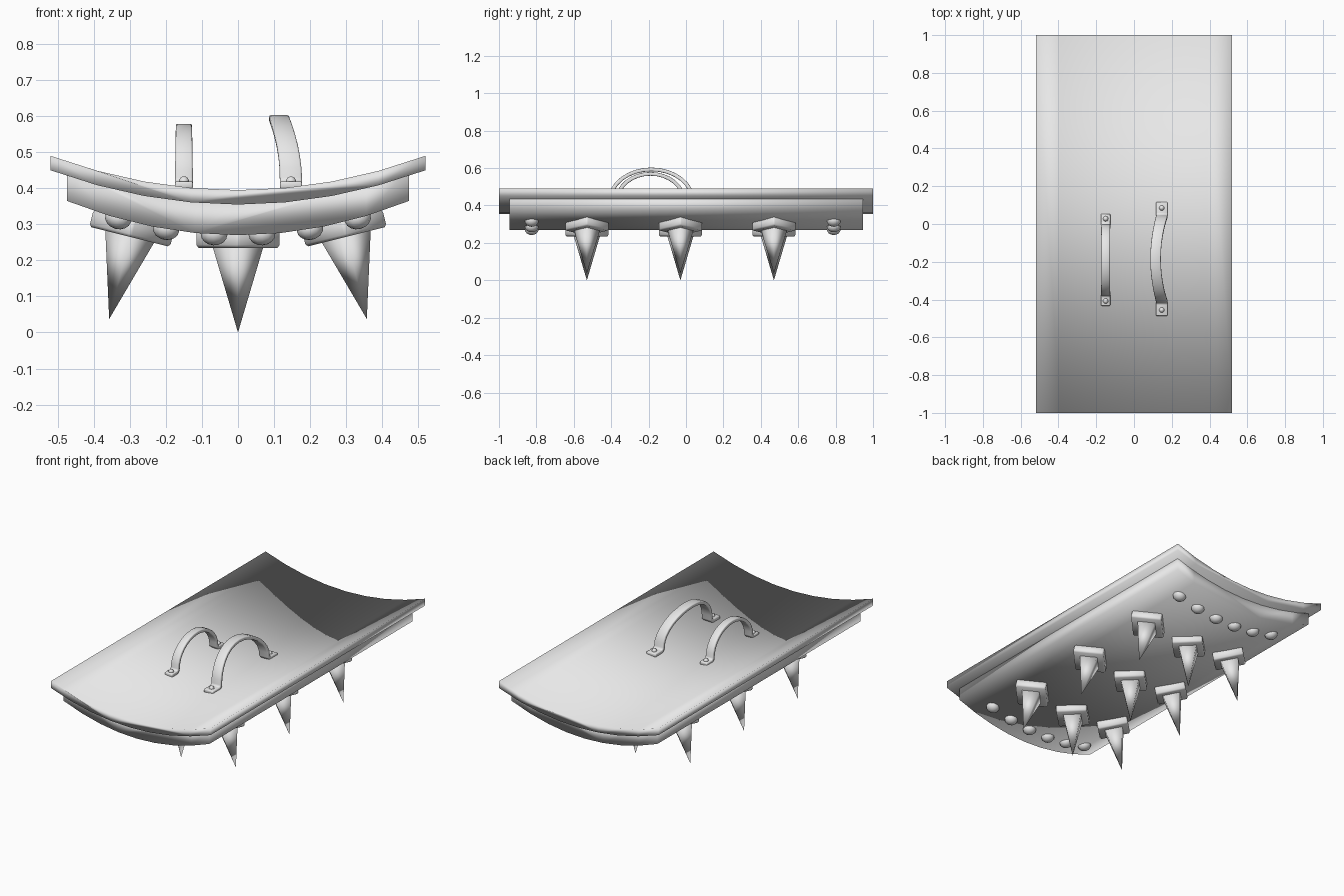
import bpy, bmesh, math
from mathutils import Matrix, Vector

cube = bpy.data.objects.get("Cube")
if cube:
    bpy.data.objects.remove(cube, do_unlink=True)

steel = bpy.data.materials.new("grey_steel")
steel.use_nodes = True
GREY = (0.8, 0.8, 0.8, 1)
steel.diffuse_color = GREY
steel.node_tree.nodes["Principled BSDF"].inputs["Base Color"].default_value = GREY


def finish(name, bm, matrix=Matrix()):
    """Turn the bmesh into a smooth-shaded steel object."""
    bmesh.ops.recalc_face_normals(bm, faces=bm.faces)
    for face in bm.faces:
        face.smooth = True
    mesh = bpy.data.meshes.new(name)
    bm.to_mesh(mesh)
    bm.free()
    mesh.materials.append(steel)
    obj = bpy.data.objects.new(name, mesh)
    bpy.context.collection.objects.link(obj)
    obj.matrix_world = matrix
    return obj


def sag(x):
    """Rise of the curved board at a distance from its centre line."""
    return 0.095 * (x / 0.52) ** 2


def curved_board(name, half_x, half_y, bottom, top, rise=1.0, steps=8):
    bm = bmesh.new()
    xs = [half_x * (2 * i / steps - 1) for i in range(steps + 1)]
    outline = [(x, bottom + rise * sag(x)) for x in xs]
    outline += [(x, top + rise * sag(x)) for x in reversed(xs)]
    face = bm.faces.new([bm.verts.new((x, -half_y, z)) for x, z in outline])
    out = bmesh.ops.extrude_face_region(bm, geom=[face])
    moved = [v for v in out["geom"] if isinstance(v, bmesh.types.BMVert)]
    bmesh.ops.translate(bm, verts=moved, vec=(0, 2 * half_y, 0))
    # The extrusion keeps the first end cap only if it is closed again
    if not any(all(v.co.y < 0 for v in f.verts) for f in bm.faces):
        bmesh.ops.holes_fill(bm, edges=[e for e in bm.edges if e.is_boundary])
    return finish(name, bm)


def dome(name, location, tilt, radius, height):
    bm = bmesh.new()
    bmesh.ops.create_uvsphere(bm, u_segments=12, v_segments=8, radius=1)
    matrix = (Matrix.Translation(location) @ Matrix.Rotation(tilt, 4, 'Y')
              @ Matrix.Diagonal((radius, radius, height, 1)))
    bm.transform(matrix)
    return finish(name, bm)


# Curved outer board and the backing board under it
curved_board("outer_board", 0.52, 1.0, 0.355, 0.395)
curved_board("backing_board", 0.475, 0.945, 0.27, 0.36, rise=1.2)


# Spikes on diamond mounting plates
def spike(row, col, y):
    place = (Matrix.Translation((col * 0.297, y, 0.25 + 0.03 * abs(col)))
             @ Matrix.Rotation(-col * math.radians(14), 4, 'Y'))
    bm = bmesh.new()
    bmesh.ops.create_cone(bm, cap_ends=True, segments=4, radius1=0.121,
                          radius2=0.121, depth=0.05,
                          matrix=Matrix.Translation((0, 0, 0.01)))
    bmesh.ops.bevel(bm, geom=bm.edges[:], offset=0.008, segments=1, affect='EDGES')
    finish(f"spike_plate_{row}_{col + 1}", bm, place)
    bm = bmesh.new()
    bmesh.ops.create_cone(bm, cap_ends=True, segments=4, radius1=0,
                          radius2=0.074, depth=0.25,
                          matrix=Matrix.Translation((0, 0, -0.125)))
    bmesh.ops.remove_doubles(bm, verts=bm.verts, dist=0.0001)
    finish(f"spike_{row}_{col + 1}", bm, place)


for row, y in enumerate((-0.53, -0.03, 0.47)):
    for col in (-1, 0, 1):
        spike(row, col, y)

# Rows of rivets under both ends
for end, y in (("front", -0.825), ("back", 0.79)):
    for i in range(6):
        x = (i - 2.5) * 0.133
        slope = math.atan(1.2 * 0.19 * x / 0.52 ** 2)
        dome(f"{end}_rivet_{i + 1}", (x, y, 0.27 + 1.2 * sag(x)),
             -slope, 0.037, 0.03)


# Arched grips with flat feet; bow pulls the arch sideways
def handle(name, x, y, scale, bow, height):
    reach, foot, width = 0.18 * scale, 0.063 * scale, 0.025 * scale
    path = [(0, -reach - foot, 0, width), (0, -reach - 0.012, 0, width)]
    for i in range(17):
        a = math.pi * i / 16
        rise = math.sin(a)
        path.append((bow * rise ** 2, -reach * math.cos(a),
                     0.012 + height * rise, width * (1 - 0.1 * rise)))
    path += [(px, -py, pz, w) for px, py, pz, w in reversed(path[:2])]
    bm = bmesh.new()
    rows = [[bm.verts.new((px + s * w, py, pz)) for s in (-1, 1)]
            for px, py, pz, w in path]
    for a, b in zip(rows, rows[1:]):
        bm.faces.new((a[0], a[1], b[1], b[0]))
    place = Matrix.Translation((x, y, 0.406 + 0.4 * sag(x)))
    obj = finish(name, bm, place)
    solid = obj.modifiers.new("thickness", 'SOLIDIFY')
    solid.thickness, solid.offset = 0.02, 0
    round_edges = obj.modifiers.new("rounding", 'BEVEL')
    round_edges.width, round_edges.segments = 0.006, 2
    for side in (-1, 1):
        spot = place @ Vector((0, side * (reach + foot * 0.6), 0.01))
        dome(f"{name}_rivet_{side + 1}", spot, 0, 0.014, 0.014)


handle("right_handle", -0.15, -0.19, 1.0, 0, 0.148)
handle("left_handle", 0.147, -0.185, 1.24, -0.033, 0.172)
